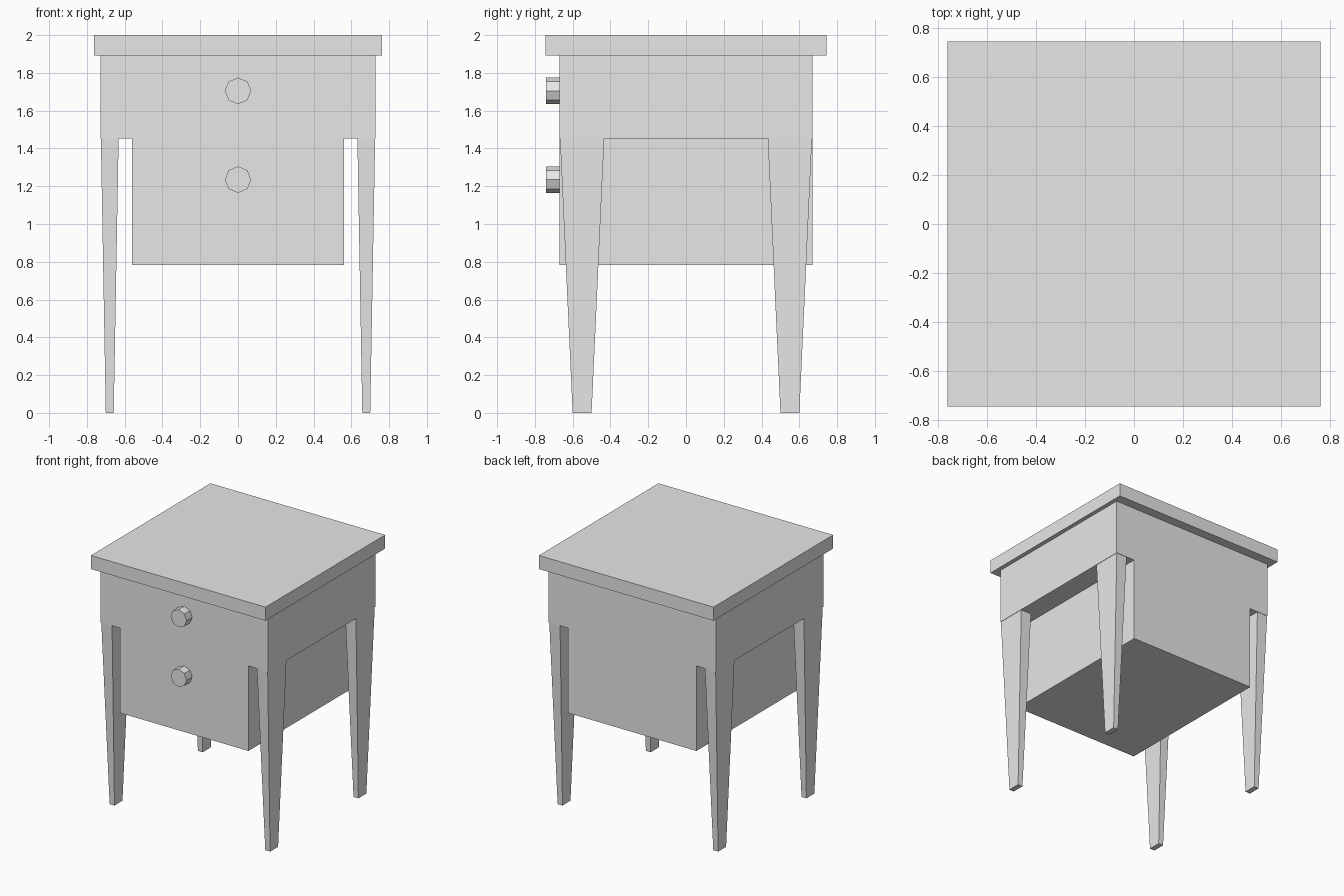
import bpy
import bmesh
from math import pi
from mathutils import Matrix

default = bpy.data.objects.get("Cube")
if default:
    bpy.data.objects.remove(default, do_unlink=True)

# Single plain finish
paint = bpy.data.materials.new("light_grey")
paint.use_nodes = True
colour = (0.8, 0.8, 0.8, 1.0)
paint.diffuse_color = colour
paint.node_tree.nodes["Principled BSDF"].inputs["Base Color"].default_value = colour


def add_object(name, bm):
    bmesh.ops.recalc_face_normals(bm, faces=bm.faces[:])
    mesh = bpy.data.meshes.new(name)
    bm.to_mesh(mesh)
    bm.free()
    mesh.materials.append(paint)
    obj = bpy.data.objects.new(name, mesh)
    bpy.context.collection.objects.link(obj)
    return obj


def tapered_block(name, bottom, top, z0, z1, centre=(0, 0)):
    """Block whose bottom and top half sizes may differ."""
    bm = bmesh.new()
    bmesh.ops.create_cube(bm, size=2)
    for v in bm.verts:
        half, z = (top, z1) if v.co.z > 0 else (bottom, z0)
        v.co = (centre[0] + v.co.x * half[0], centre[1] + v.co.y * half[1], z)
    return add_object(name, bm)


def block(name, half, z0, z1):
    return tapered_block(name, half, half, z0, z1)


def knob(name, z):
    bm = bmesh.new()
    place = Matrix.Translation((0, -0.705, z)) @ Matrix.Rotation(pi / 2, 4, 'X')
    bmesh.ops.create_cone(bm, cap_ends=True, segments=8, radius1=0.07,
                          radius2=0.07, depth=0.07, matrix=place)
    return add_object(name, bm)


# Cabinet body
block("table_top", (0.762, 0.745), 1.893, 2.0)
block("upper_drawer", (0.729, 0.67), 1.453, 1.893)
block("lower_drawer", (0.56, 0.67), 0.783, 1.453)

# Four tapered legs
for y_name, sy in (("front", -1), ("back", 1)):
    for x_name, sx in (("left", 1), ("right", -1)):
        tapered_block(f"{y_name}_{x_name}_leg", (0.021, 0.05), (0.047, 0.117),
                      0, 1.453, (sx * 0.679, sy * 0.55))

# Octagonal drawer knobs
knob("upper_knob", 1.705)
knob("lower_knob", 1.235)
